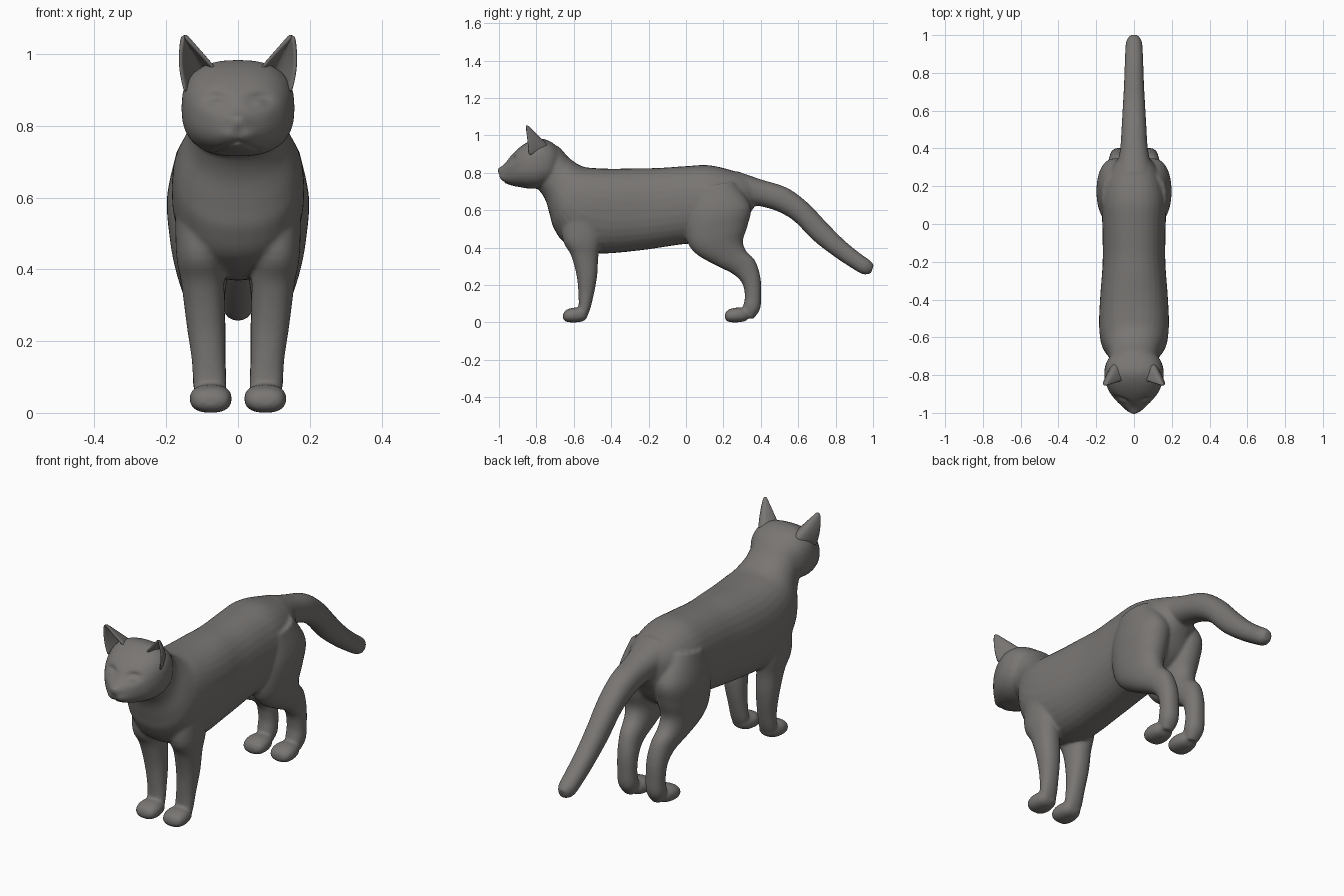
import bpy, bmesh, math
from mathutils import Vector

if "Cube" in bpy.data.objects:
    bpy.data.objects.remove(bpy.data.objects["Cube"])

fur = bpy.data.materials.new("grey_fur")
fur.diffuse_color = (0.19, 0.18, 0.172, 1)
fur.use_nodes = True
fur.node_tree.nodes["Principled BSDF"].inputs["Base Color"].default_value = fur.diffuse_color


def spow(v, e):
    return math.copysign(abs(v) ** e, v)


def smooth_stations(st, steps=5):
    """Catmull-Rom interpolation between the stations."""
    out = []
    for i in range(len(st) - 1):
        p0, p1, p2 = st[max(i - 1, 0)], st[i], st[i + 1]
        p3 = st[min(i + 2, len(st) - 1)]
        for k in range(steps):
            t = k / steps
            out.append([0.5 * (2 * b + (c - a) * t + (2 * a - 5 * b + 4 * c - d) * t * t
                               + (3 * b - a - 3 * c + d) * t ** 3)
                        for a, b, c, d in zip(p0, p1, p2, p3)])
    out.append(list(st[-1]))
    return out


def loft(bm, stations, side=1, power=2.2, n=32):
    """Closed tube; station = side-view edge points (y,z),(y,z), x centre, half width."""
    rings, faces = [], []
    for ya, za, yb, zb, xc, w in smooth_stations(stations):
        ring = []
        for i in range(n):
            a = 2 * math.pi * i / n
            c, s = spow(math.cos(a), 2 / power), spow(math.sin(a), 2 / power)
            ring.append(bm.verts.new((side * (xc + w * c),
                                      (ya + yb) / 2 + (yb - ya) / 2 * s,
                                      (za + zb) / 2 + (zb - za) / 2 * s)))
        rings.append(ring)
    for r0, r1 in zip(rings, rings[1:]):
        for i in range(n):
            j = (i + 1) % n
            faces.append(bm.faces.new((r0[i], r0[j], r1[j], r1[i])))
    faces += [bm.faces.new(rings[0][::-1]), bm.faces.new(rings[-1])]
    bmesh.ops.recalc_face_normals(bm, faces=faces)


def add_object(name, mesh):
    ob = bpy.data.objects.new(name, mesh)
    bpy.context.collection.objects.link(ob)
    return ob


torso = [(-.84, .75, -.77, .94, 0, .10), (-.785, .705, -.69, .945, 0, .125),
         (-.75, .65, -.625, .88, 0, .137), (-.727, .57, -.555, .835, 0, .165),
         (-.705, .50, -.48, .825, 0, .18), (-.64, .42, -.38, .822, 0, .185),
         (-.48, .37, -.26, .825, 0, .178), (-.25, .385, -.15, .826, 0, .166),
         (0, .42, 0, .836, 0, .168), (.15, .42, .12, .841, 0, .172),
         (.27, .48, .24, .815, 0, .145), (.34, .58, .34, .78, 0, .09),
         (.38, .64, .38, .765, 0, .05)]
head = [(-.987, .765, -1.004, .825, 0, .022), (-.972, .748, -.972, .846, 0, .055),
        (-.935, .733, -.935, .893, 0, .095), (-.89, .724, -.885, .94, 0, .131),
        (-.83, .715, -.83, .973, 0, .153), (-.77, .72, -.78, .984, 0, .157),
        (-.72, .74, -.72, .965, 0, .14), (-.68, .78, -.67, .92, 0, .10)]
tail = [(.30, .62, .27, .81, 0, .10), (.37, .625, .40, .765, 0, .075),
        (.475, .60, .54, .72, 0, .066), (.575, .545, .65, .64, 0, .06),
        (.68, .44, .755, .53, 0, .054), (.79, .355, .845, .44, 0, .05),
        (.88, .295, .93, .37, 0, .047), (.945, .258, .98, .335, 0, .042),
        (.99, .262, 1.004, .31, 0, .022)]
front_leg = [(-.66, .64, -.42, .64, .095, .08), (-.66, .45, -.45, .45, .105, .068),
             (-.615, .36, -.468, .36, .098, .06), (-.585, .25, -.475, .25, .09, .054),
             (-.575, .15, -.495, .14, .082, .047), (-.575, .07, -.52, .05, .078, .045),
             (-.585, .03, -.55, .012, .077, .03)]
hind_leg = [(.03, .71, .26, .755, .09, .08), (0, .58, .345, .625, .10, .098),
            (.002, .45, .33, .52, .10, .09), (.05, .37, .305, .44, .10, .075),
            (.16, .305, .32, .385, .095, .061), (.25, .26, .37, .33, .088, .051),
            (.30, .21, .398, .24, .082, .048), (.315, .14, .402, .14, .08, .046),
            (.305, .08, .395, .07, .079, .046), (.31, .03, .36, .018, .078, .03)]
paw = [(0, .02, 0, .045, .076, .026), (.015, .005, .015, .066, .076, .05),
       (.055, 0, .055, .079, .076, .059), (.105, .006, .105, .077, .076, .05),
       (.13, .025, .13, .07, .076, .03)]

# Body: all tubes gathered, then fused into one smooth skin
bm = bmesh.new()
loft(bm, torso, power=2.3)
loft(bm, head, power=2.5)
loft(bm, tail)
for side in (1, -1):
    loft(bm, front_leg, side)
    loft(bm, hind_leg, side)
    for y in (-.658, .208):
        loft(bm, [(a + y, b, c + y, d, e, f) for a, b, c, d, e, f in paw], side, 2.4)
mesh = bpy.data.meshes.new("cat_body")
bm.to_mesh(mesh)
bm.free()
body = add_object("cat_body", mesh)
rm = body.modifiers.new("fuse", 'REMESH')
rm.mode = 'VOXEL'
rm.voxel_size = 0.007
sm = body.modifiers.new("soften", 'SMOOTH')
sm.factor = 0.5
sm.iterations = 10
deps = bpy.context.evaluated_depsgraph_get()
skin = bpy.data.meshes.new_from_object(body.evaluated_get(deps))
body.modifiers.clear()
body.data = skin


# Face: eye sockets with eyeballs, nose and mouth line
def bump(dx, dz, sx, sz):
    return math.exp(-(dx / sx) ** 2 - (dz / sz) ** 2)


for v in skin.vertices:
    x, y, z = abs(v.co.x), v.co.y, v.co.z
    if y < -.86 and z > .7:
        d = .022 * bump(x - .06, z - .872, .032, .02)
        d -= .014 * bump(x - .06, z - .866, .02, .011)
        d -= .006 * bump(x, z - .805, .018, .016)
        d -= .008 * bump(x - .03, z - .775, .025, .018)
        if x < .06:
            d += .008 * bump(0, z - (.757 - .4 * x), 1, .006)
        v.co.y += d
skin.materials.clear()
skin.materials.append(fur)
skin.shade_smooth()

# Ears: curved sheets, open to the front
for name, side in (("ear_right", 1), ("ear_left", -1)):
    a, c, b = Vector((.06, -.83, .955)), Vector((.10, -.65, .965)), Vector((.147, -.84, .89))
    tip = Vector((.153, -.857, 1.058))
    bm = bmesh.new()
    rows = []
    for k in range(9):
        v = .95 * k / 8
        row = []
        for i in range(13):
            u = i / 12
            base = a * (1 - u) ** 2 + c * 2 * u * (1 - u) + b * u * u
            p = base.lerp(tip, v)
            p.x += .012 * math.sin(math.pi * v) * (2 * u - 1 if u > .5 else 0)
            row.append(bm.verts.new((side * p.x, p.y, p.z)))
        rows.append(row)
    for r0, r1 in zip(rows, rows[1:]):
        for i in range(12):
            bm.faces.new((r0[i], r0[i + 1], r1[i + 1], r1[i]))
    bmesh.ops.recalc_face_normals(bm, faces=bm.faces)
    mesh = bpy.data.meshes.new(name)
    bm.to_mesh(mesh)
    bm.free()
    mesh.materials.append(fur)
    mesh.shade_smooth()
    ear = add_object(name, mesh)
    so = ear.modifiers.new("thickness", 'SOLIDIFY')
    so.thickness = .012
    so.offset = 0
    ear.modifiers.new("round", 'SUBSURF').levels = 1
